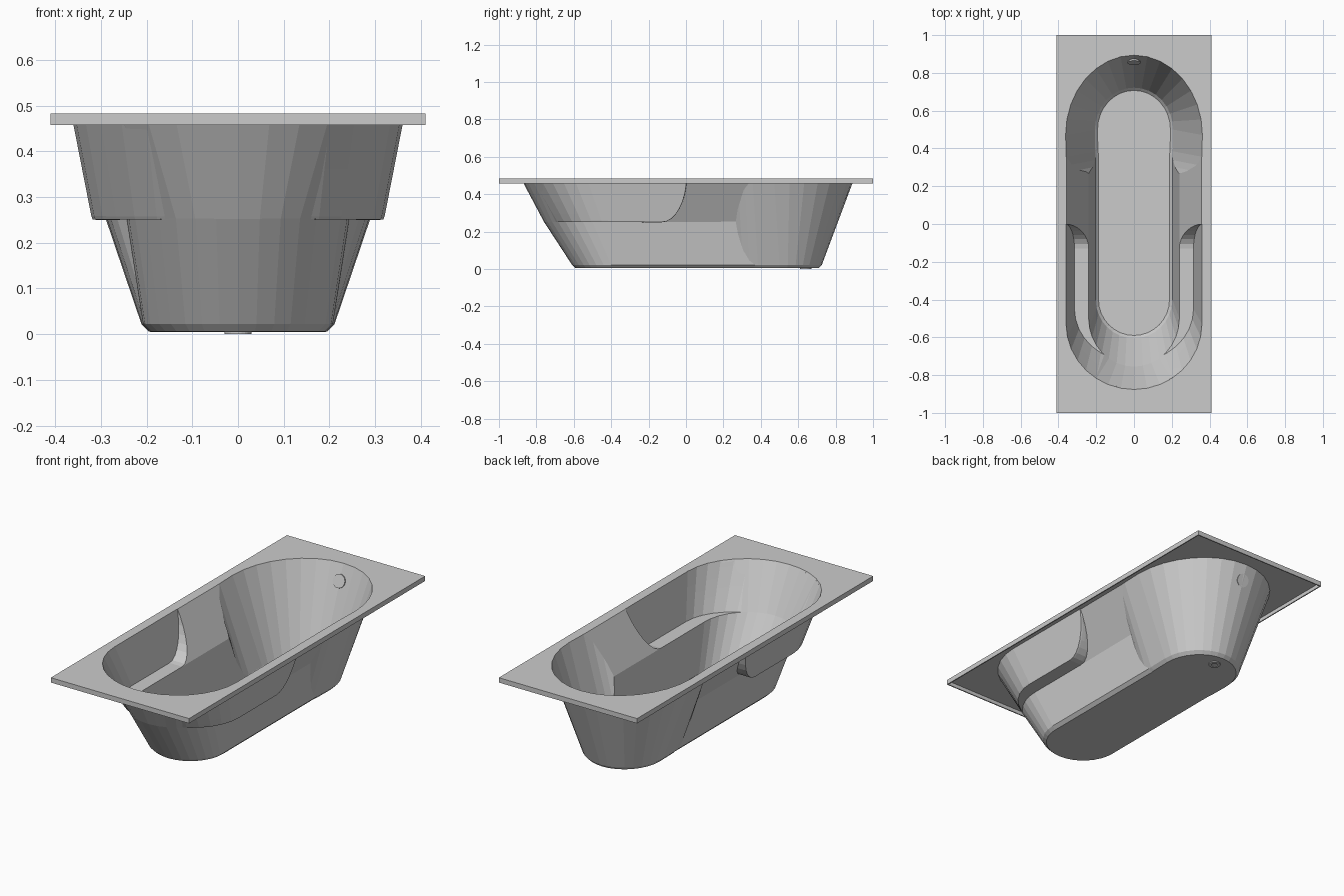
import bpy, bmesh, math
from mathutils import Matrix

cube = bpy.data.objects.get("Cube")
if cube:
    bpy.data.objects.remove(cube, do_unlink=True)

grey = bpy.data.materials.new("light_grey")
grey.use_nodes = True
grey.diffuse_color = (0.6, 0.6, 0.6, 1)
grey.node_tree.nodes["Principled BSDF"].inputs["Base Color"].default_value = grey.diffuse_color

SEG = 16
RIM_TOP = 0.483


def make_object(name, bm):
    bmesh.ops.recalc_face_normals(bm, faces=bm.faces)
    mesh = bpy.data.meshes.new(name)
    bm.to_mesh(mesh)
    bm.free()
    mesh.materials.append(grey)
    ob = bpy.data.objects.new(name, mesh)
    bpy.context.collection.objects.link(ob)
    return ob


def outline(z, rx, front_y, front_r, back_y, back_r, blunt=1.0):
    """Closed ring: a back arc, then a front arc that may be squarer."""
    pts = []
    for i in range(SEG + 1):
        a = math.pi * i / SEG
        pts.append((rx * math.cos(a), back_y + back_r * math.sin(a), z))
    for i in range(SEG + 1):
        a = math.pi * i / SEG
        c, s = math.cos(a), max(math.sin(a), 0)
        x = -math.copysign(abs(c) ** blunt, c) * rx
        pts.append((x, front_y - front_r * s ** blunt, z))
    return pts


def loft(name, rings):
    bm = bmesh.new()
    loops = [[bm.verts.new(p) for p in ring] for ring in rings]
    n = len(loops[0])
    for low, high in zip(loops, loops[1:]):
        for i in range(n):
            j = (i + 1) % n
            bm.faces.new((low[i], low[j], high[j], high[i]))
    bm.faces.new(loops[0][::-1])
    bm.faces.new(loops[-1])
    bmesh.ops.remove_doubles(bm, verts=bm.verts, dist=1e-5)
    return make_object(name, bm)


def box(name, hx, hy, z0, z1):
    bm = bmesh.new()
    bmesh.ops.create_cube(bm, size=1, matrix=Matrix.Translation((0, 0, (z0 + z1) / 2))
                          @ Matrix.Diagonal((2 * hx, 2 * hy, z1 - z0, 1)))
    return make_object(name, bm)


def boolean(ob, other, operation):
    mod = ob.modifiers.new(operation.lower(), "BOOLEAN")
    mod.operation, mod.solver, mod.object = operation, "EXACT", other


def bake(ob):
    bpy.context.view_layer.update()
    deps = bpy.context.evaluated_depsgraph_get()
    mesh = bpy.data.meshes.new_from_object(ob.evaluated_get(deps))
    ob.modifiers.clear()
    ob.data = mesh


# Basin volumes: main trough, rounded foot bay, wide bay above the armrests
trough = loft("basin", [
    outline(0.010, 0.188, -0.40, 0.19, 0.45, 0),
    outline(0.025, 0.203, -0.40, 0.205, 0.45, 0),
    outline(0.255, 0.24, -0.50, 0.255, 0.45, 0),
    outline(0.5, 0.367, -0.535, 0.35, 0.45, 0)])
foot_bay = loft("foot_bay", [
    outline(0.010, 0.193, 0.50, 0.25, 0.50, 0.207, 0.5),
    outline(0.025, 0.207, 0.50, 0.26, 0.50, 0.222, 0.5),
    outline(0.5, 0.368, 0.47, 0.26, 0.47, 0.43, 0.5)])
arm_rings = []
for i in range(9):
    t = math.pi / 2 * i / 8
    f = 1 - math.cos(t)
    arm_rings.append(outline(0.255 + 0.245 * f, 0.315 + 0.048 * f, -0.45 - 0.085 * f,
                             0.28 + 0.07 * f, -0.13 + 0.13 * math.sin(t), 0))
arm_bay = loft("arm_bay", arm_rings)
boolean(trough, foot_bay, "UNION")
boolean(trough, arm_bay, "UNION")
bake(trough)

# Rim: flat sheet with a turned-down skirt and the basin opening
rim = box("rim", 0.41, 1.0, 0.457, RIM_TOP)
hollow = box("hollow", 0.404, 0.994, 0.40, RIM_TOP - 0.006)
boolean(rim, hollow, "DIFFERENCE")
boolean(rim, trough, "DIFFERENCE")
bake(rim)
for helper in (foot_bay, arm_bay, hollow):
    bpy.data.objects.remove(helper, do_unlink=True)

# Basin shell: open the top and thicken outward
bm = bmesh.new()
bm.from_mesh(trough.data)
bmesh.ops.bisect_plane(bm, geom=bm.verts[:] + bm.edges[:] + bm.faces[:], dist=1e-6,
                       plane_co=(0, 0, RIM_TOP - 0.002), plane_no=(0, 0, 1), clear_outer=True)
bmesh.ops.recalc_face_normals(bm, faces=bm.faces)
floor = min(bm.faces, key=lambda f: f.calc_center_median().z)
if floor.normal.z > 0:
    bmesh.ops.reverse_faces(bm, faces=bm.faces)
bm.to_mesh(trough.data)
bm.free()
shell = trough.modifiers.new("thickness", "SOLIDIFY")
shell.thickness = 0.005
shell.offset = 1


def disc(name, radius, depth, matrix):
    bm = bmesh.new()
    bmesh.ops.create_cone(bm, cap_ends=True, segments=24, radius1=radius, radius2=radius,
                          depth=depth, matrix=matrix)
    return make_object(name, bm)


# Drain through the floor, with a small recess below
drain = disc("drain", 0.03, 0.012, Matrix.Translation((0, 0.64, 0.006)))
recess = disc("recess", 0.015, 0.008, Matrix.Translation((0, 0.64, 0)))
boolean(drain, recess, "DIFFERENCE")
bake(drain)
bpy.data.objects.remove(recess, do_unlink=True)

# Overflow cover on the sloping end wall
disc("overflow", 0.035, 0.014, Matrix.Translation((0, 0.86, 0.4))
     @ Matrix.Rotation(math.radians(70), 4, "X"))
